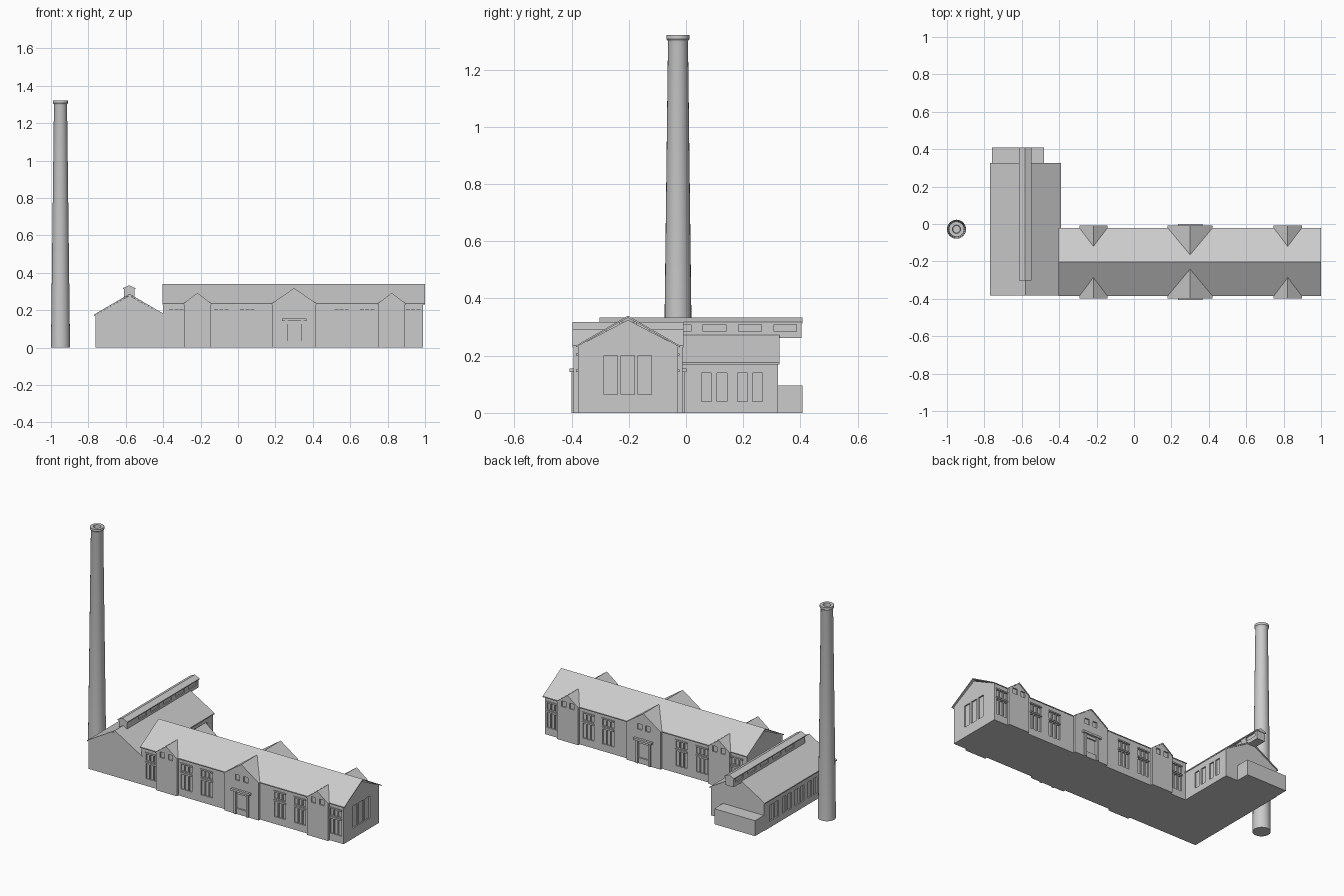
import bpy, bmesh, math

if "Cube" in bpy.data.objects:
    bpy.data.objects.remove(bpy.data.objects["Cube"])


def finish(name, bm):
    bmesh.ops.recalc_face_normals(bm, faces=bm.faces)
    me = bpy.data.meshes.new(name)
    bm.to_mesh(me)
    bm.free()
    ob = bpy.data.objects.new(name, me)
    bpy.context.collection.objects.link(ob)
    return ob


def add_box(bm, x0, x1, y0, y1, z0, z1):
    v = [bm.verts.new((x, y, z)) for x in (x0, x1) for y in (y0, y1) for z in (z0, z1)]
    for f in ((0, 1, 3, 2), (4, 6, 7, 5), (0, 4, 5, 1), (2, 3, 7, 6), (0, 2, 6, 4), (1, 5, 7, 3)):
        bm.faces.new([v[i] for i in f])


def boxes(name, items):
    bm = bmesh.new()
    for b in items:
        add_box(bm, *b)
    return finish(name, bm)


def prism(name, profile, axis, a, b):
    # extrude a (horizontal, z) profile along x or y
    bm = bmesh.new()
    put = (lambda h, z, t: (t, h, z)) if axis == 'x' else (lambda h, z, t: (h, t, z))
    r0 = [bm.verts.new(put(h, z, a)) for h, z in profile]
    r1 = [bm.verts.new(put(h, z, b)) for h, z in profile]
    n = len(profile)
    bm.faces.new(r0)
    bm.faces.new(r1)
    for i in range(n):
        j = (i + 1) % n
        bm.faces.new((r0[i], r0[j], r1[j], r1[i]))
    return finish(name, bm)


def house(c, half, eave, peak, base=0):
    return [(c - half, base), (c + half, base), (c + half, eave), (c, peak), (c - half, eave)]


def carve(ob, items):
    # recess window openings
    cutter = boxes(ob.name + "_cutter", items)
    cutter.hide_render = True
    m = ob.modifiers.new("openings", 'BOOLEAN')
    m.operation = 'DIFFERENCE'
    m.solver = 'EXACT'
    m.object = cutter
    dg = bpy.context.evaluated_depsgraph_get()
    me = bpy.data.meshes.new_from_object(ob.evaluated_get(dg))
    ob.modifiers.clear()
    ob.data = me
    bpy.data.objects.remove(cutter)


D = 0.008                       # recess depth
YC = -0.203                     # main hall centre line
FRONT, BACK = -0.378, -0.028    # main hall walls


def both_sides(x0, x1, ya, yb, z0, z1):
    # same box on the front and mirrored on the back of the hall
    return [(x0, x1, ya, yb, z0, z1), (x0, x1, 2 * YC - yb, 2 * YC - ya, z0, z1)]


# main hall walls with grouped windows and end windows
hall = prism("main_hall", house(YC, 0.175, 0.234, 0.325), 'x', -0.4, 0.99)
cuts, bands = [], []
for gx in (-0.368, -0.128, 0.012, 0.515, 0.652, 0.898):
    for i in range(3):
        x = gx + i * 0.028
        cuts += both_sides(x, x + 0.021, FRONT - 0.02, FRONT + D, 0.045, 0.138)
        cuts += both_sides(x, x + 0.021, FRONT - 0.02, FRONT + D, 0.158, 0.2)
    for z in (0.143, 0.2005):
        bands += both_sides(gx - 0.003, gx + 0.08, FRONT - 0.006, FRONT + 0.002, z, z + 0.008)
for y in (-0.287, -0.227, -0.167):
    cuts.append((0.99 - D, 1.02, y, y + 0.047, 0.064, 0.201))
carve(hall, cuts)
boxes("window_bands", bands)

# main roof slab with a slight overhang
prism("main_roof", [(YC - 0.182, 0.229), (YC, 0.333), (YC + 0.182, 0.229),
                    (YC + 0.182, 0.235), (YC, 0.34), (YC - 0.182, 0.235)], 'x', -0.403, 1.0)

# gabled bays, front and back, with little roofs
for n, (c, half, peak, depth) in enumerate(((-0.217, 0.072, 0.286, 0.115),
                                            (0.3, 0.117, 0.312, 0.16),
                                            (0.822, 0.072, 0.286, 0.115))):
    for side, s in (("front", 1), ("back", -1)):
        edge = YC - s * 0.19
        inner = edge + s * depth
        bay = prism(f"bay_{side}_{n}", house(c, half, 0.232, peak), 'y', edge, inner)
        out = sorted((edge - s * 0.02, edge + s * D))
        holes = [(c + d - 0.015, c + d + 0.015, *out, 0.21, 0.245) for d in (-0.028, 0.028)]
        if n == 1:
            holes.append((c - 0.036, c + 0.036, *out, 0.035, 0.125))
        carve(bay, holes)
        h = half + 0.003
        prism(f"bay_roof_{side}_{n}", [(c - h, 0.229), (c, peak - 0.001), (c + h, 0.229),
              (c + h, 0.235), (c, peak + 0.006), (c - h, 0.235)], 'y', edge - s * 0.004, inner)

# entrance canopies, door surrounds and doors
ey = YC - 0.19
boxes("door_canopies", both_sides(0.235, 0.365, ey - 0.014, ey + 0.002, 0.143, 0.156))
boxes("door_surrounds", both_sides(0.25, 0.264, ey - 0.007, ey + 0.002, 0, 0.143)
      + both_sides(0.336, 0.35, ey - 0.007, ey + 0.002, 0, 0.143))

# cross wing with paired side windows
wing = prism("cross_wing", house(-0.58, 0.183, 0.173, 0.278), 'y', -0.378, 0.322)
cuts = []
for k in range(5):
    for y in (-0.32 + k * 0.125, -0.267 + k * 0.125):
        cuts.append((-0.79, -0.763 + D, y, y + 0.035, 0.039, 0.139))
        if k > 2:
            cuts.append((-0.397 - D, -0.37, y, y + 0.035, 0.039, 0.139))
carve(wing, cuts)
prism("wing_roof", [(-0.77, 0.169), (-0.58, 0.279), (-0.39, 0.169),
                    (-0.39, 0.176), (-0.58, 0.287), (-0.77, 0.176)], 'y', -0.381, 0.327)
boxes("rear_lean_to", [(-0.76, -0.48, 0.31, 0.408, 0, 0.096)])

# ridge lantern running past the back gable
lantern = boxes("ridge_lantern", [(-0.61, -0.554, -0.298, 0.404, 0.262, 0.316)])
cuts = []
for k in range(5):
    y = -0.187 - 0.0 + (k - 0.5) * 0.1235 + 0.062
    for x0, x1 in ((-0.63, -0.604), (-0.56, -0.53)):
        cuts.append((x0, x1, y, y + 0.08, 0.285, 0.309))
carve(lantern, cuts)
prism("lantern_roof", [(-0.615, 0.312), (-0.549, 0.312), (-0.549, 0.318),
                       (-0.582, 0.333), (-0.615, 0.318)], 'y', -0.302, 0.408)

# tapering chimney with flared cap and open flue
bm = bmesh.new()
rings = []
N = 24
for r, z in ((0.051, 0), (0.035, 1.298), (0.036, 1.302), (0.041, 1.308),
             (0.041, 1.322), (0.022, 1.322), (0.02, 1.295)):
    rings.append([bm.verts.new((-0.949 + r * math.cos(2 * math.pi * i / N),
                                -0.028 + r * math.sin(2 * math.pi * i / N), z)) for i in range(N)])
for a, b in zip(rings, rings[1:]):
    for i in range(N):
        j = (i + 1) % N
        bm.faces.new((a[i], a[j], b[j], b[i]))
bm.faces.new(rings[0])
bm.faces.new(rings[-1])
chimney = finish("chimney", bm)
bpy.context.view_layer.objects.active = chimney
chimney.select_set(True)
bpy.ops.object.shade_smooth_by_angle(angle=math.radians(30))
